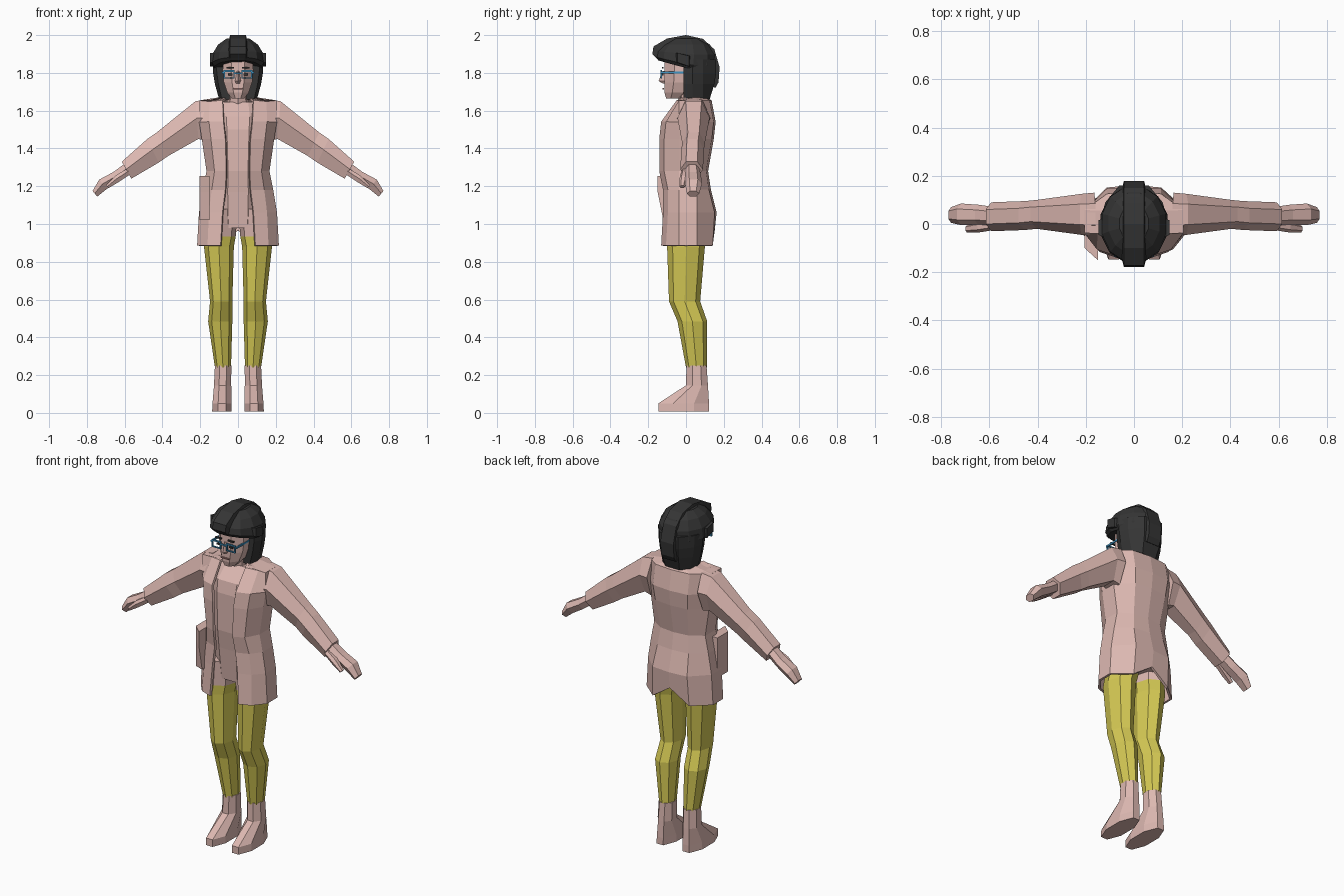
import bpy, bmesh, math

if "Cube" in bpy.data.objects:
    bpy.data.objects.remove(bpy.data.objects["Cube"])


def material(name, rgb):
    m = bpy.data.materials.new(name)
    m.use_nodes = True
    m.diffuse_color = (*rgb, 1)
    m.node_tree.nodes["Principled BSDF"].inputs["Base Color"].default_value = (*rgb, 1)
    return m


PINK = material("dusty pink", (0.72, 0.48, 0.44))
YELLOW = material("mustard yellow", (0.67, 0.59, 0.09))
BLACK = material("soft black", (0.035, 0.035, 0.035))
BLUE = material("frame blue", (0.05, 0.30, 0.55))
ROSE = material("lip rose", (0.42, 0.22, 0.20))


def loft(name, rings, mats, closed=True, cap=True, rule=None):
    """Skin a list of equal point rings; rule maps a face centre to a material slot."""
    bm = bmesh.new()
    vs = [[bm.verts.new(p) for p in r] for r in rings]
    n = len(rings[0])
    for a, b in zip(vs, vs[1:]):
        for i in range(n if closed else n - 1):
            j = (i + 1) % n
            bm.faces.new((a[i], a[j], b[j], b[i]))
    if cap:
        bm.faces.new(vs[0])
        bm.faces.new(vs[-1])
    bmesh.ops.recalc_face_normals(bm, faces=bm.faces)
    if rule:
        for f in bm.faces:
            f.material_index = rule(f.calc_center_median())
    me = bpy.data.meshes.new(name)
    bm.to_mesh(me)
    bm.free()
    for m in mats:
        me.materials.append(m)
    ob = bpy.data.objects.new(name, me)
    bpy.context.collection.objects.link(ob)
    return ob


def oval(z, x0, x1, y0, y1, n=8, turn=0.0):
    """Horizontal ring touching the given x and y limits."""
    k = 1 / math.cos(math.pi * turn / n)
    cx, cy, rx, ry = (x0 + x1) / 2, (y0 + y1) / 2, (x1 - x0) / 2 * k, (y1 - y0) / 2 * k
    angles = [2 * math.pi * (i + turn) / n for i in range(n)]
    return [(cx + rx * math.cos(a), cy + ry * math.sin(a), z) for a in angles]


def box(name, lo, hi, mat):
    rings = [[(lo[0], lo[1], z), (hi[0], lo[1], z), (hi[0], hi[1], z), (lo[0], hi[1], z)]
             for z in (lo[2], hi[2])]
    return loft(name, rings, [mat])


def flip(rings, s):
    return [[(s * x, y, z) for x, y, z in r] for r in rings]


def mirrored(half):
    """Complete a half ring that ends on the middle plane."""
    return half + [(-x, y, z) for x, y, z in reversed(half[:-1])]


# Open coat: front edge, half width, front depth, back depth at each height
coat = []
for z, e, w, yf, yb in [(.885, .09, .21, -.125, .145), (1.06, .08, .2, -.115, .155),
                        (1.18, .065, .18, -.115, .125), (1.28, .06, .16, -.135, .11),
                        (1.45, .065, .185, -.135, .14), (1.54, .075, .2, -.125, .15),
                        (1.65, .08, .2, -.045, .13), (1.665, .06, .09, .0, .1)]:
    notch = .08 if z < 1 else 0
    coat.append(mirrored([(e, yf, z), (w * .75, yf + .025, z), (w, -.035, z), (w, .055, z),
                          (w * .55, yb - .01, z), (0, yb, z + notch)]))
ob = loft("open_coat", coat, [PINK], closed=False, cap=False)
mod = ob.modifiers.new("thickness", "SOLIDIFY")
mod.thickness = .014
mod.offset = 0

# Shirt and hips inside the coat
loft("shirt", [oval(z, -w, w, yf, yb, 8, .5) for z, w, yf, yb in
               [(.98, .13, -.085, .12), (1.17, .14, -.105, .11), (1.28, .135, -.12, .09),
                (1.5, .15, -.12, .12), (1.57, .16, -.105, .12), (1.645, .14, -.03, .1)]], [PINK])
loft("neck", [oval(1.6, -.06, .06, -.03, .09), oval(1.74, -.055, .055, -.05, .07)], [PINK])

# Hip pouch on the right
loft("hip_pouch", [[(-.205, -.10, z), (-.15, -.10 - d, z), (-.15, 0, z), (-.205, 0, z)]
                   for z, d in [(1.02, .02), (1.17, .05), (1.255, .05)]], [PINK])

ARM = [(0, .25), (0, .75), (.45, 1), (1, .75), (1, .25), (.45, 0)]


def limb(sections):
    """Sections give top x, z, bottom x, z and the y limits."""
    return [[(tx + (bx - tx) * t, y0 + (y1 - y0) * u, tz + (bz - tz) * t) for t, u in ARM]
            for tx, tz, bx, bz, y0, y1 in sections]


sleeve = limb([(.16, 1.66, .17, 1.44, -.05, .13), (.225, 1.65, .21, 1.45, -.045, .125),
               (.43, 1.485, .37, 1.36, -.02, .10), (.48, 1.45, .42, 1.325, -.025, .095),
               (.615, 1.33, .565, 1.24, -.03, .09)])
hand = limb([(.585, 1.33, .56, 1.275, -.005, .07), (.66, 1.275, .63, 1.225, -.005, .08),
             (.735, 1.235, .695, 1.185, -.005, .085), (.77, 1.175, .745, 1.145, .005, .07)])
thumb = limb([(.585, 1.295, .575, 1.26, -.025, .02), (.65, 1.255, .635, 1.22, -.035, .01),
              (.70, 1.205, .685, 1.19, -.035, -.005)])

# Trouser leg with a pink top, then boot
leg = [oval(z, *lim) for z, *lim in
       [(.24, .037, .122, .0, .11), (.485, .03, .158, -.045, .112),
        (.59, .03, .148, -.09, .075), (.88, .022, .18, -.1, .1),
        (.935, .012, .17, -.1, .11), (1.08, .002, .16, -.10, .115)]]
boot = [oval(z, *lim, 8, .5) for z, *lim in
        [(.008, .03, .14, -.155, .13), (.05, .03, .138, -.155, .13),
         (.145, .033, .13, -.005, .12), (.25, .033, .125, -.0, .112)]]

for side, s in (("left", 1), ("right", -1)):
    loft(side + "_sleeve", flip(sleeve, s), [PINK])
    loft(side + "_hand", flip(hand, s), [PINK])
    loft(side + "_thumb", flip(thumb, s), [PINK])
    loft(side + "_trouser_leg", flip(leg, s), [YELLOW, PINK], rule=lambda c: int(c.z > .92))
    loft(side + "_boot", flip(boot, s), [PINK])

    # Glasses: four rims and an arm, with a brow above
    a, b = .018, .076
    for part, x0, x1, z0, z1 in [("top", a, b, 1.806, 1.814), ("bottom", a, b, 1.77, 1.776),
                                 ("inner", a, a + .006, 1.77, 1.81),
                                 ("outer", b - .006, b, 1.77, 1.81)]:
        xs = sorted((s * x0, s * x1))
        box(f"{side}_rim_{part}", (xs[0], -.136, z0), (xs[1], -.128, z1), BLUE)
    xs = sorted((s * b, s * (b + .008)))
    box(side + "_glasses_arm", (xs[0], -.134, 1.797), (xs[1], .0, 1.807), BLUE)
    xs = sorted((s * .02, s * .06))
    box(side + "_brow", (xs[0], -.128, 1.824), (xs[1], -.119, 1.832), BLACK)
    xs = sorted((s * .03, s * .052))
    box(side + "_eye", (xs[0], -.126, 1.787), (xs[1], -.118, 1.796), BLACK)

    # Helmet side clip
    loft(side + "_helmet_clip", flip([[(x, -.06 + d, 1.855), (x, .03 - d, 1.835),
                                       (x, .03 - d, 1.89), (x, -.06 + d, 1.905)]
                                      for x, d in [(.11, 0), (.148, .015)]], s), [BLACK])

# Head with nose and mouth
loft("head", [oval(z, -w, w, yf, yb, 8, .5) for z, w, yf, yb in
              [(1.665, .035, -.108, -.02), (1.695, .06, -.118, .03), (1.75, .08, -.12, .06),
               (1.80, .086, -.12, .07), (1.87, .085, -.12, .07)]], [PINK])
loft("nose", [[(-w, -.11, z), (0, y, z), (w, -.11, z)] for z, w, y in
              [(1.745, .014, -.125), (1.757, .018, -.145), (1.81, .009, -.125)]], [PINK])
box("mouth", (-.025, -.124, 1.713), (.025, -.116, 1.72), ROSE)
box("glasses_bridge", (-.02, -.136, 1.795), (.02, -.129, 1.803), BLUE)

# Helmet: hood around the neck, sloping dome and raised centre strip
hood = [mirrored([(w * .85, -.012, z), (w, .035, z), (w * .88, .09, z), (w * .45, yb, z), (0, yb, z)])
        for z, w, yb in [(1.66, .10, .125), (1.74, .122, .15), (1.80, .132, .16), (1.87, .135, .16)]]
loft("helmet_hood", hood, [BLACK])

dome = []
for z, w, yf, yb, slope in [(1.825, .128, -.15, .15, .28), (1.845, .142, -.165, .16, .24),
                            (1.90, .136, -.16, .16, .1), (1.95, .108, -.125, .13, 0),
                            (1.982, .062, -.075, .08, 0)]:
    dome.append([(x, y, h - slope * min(y, .02)) for x, y, h in oval(z, -w, w, yf, yb, 12, .5)])
loft("helmet_dome", dome, [BLACK])

strip = []
for y, z in [(-.16, 1.88), (-.178, 1.9), (-.172, 1.94), (-.1, 1.982), (0, 2), (.09, 1.98),
             (.15, 1.925), (.178, 1.83), (.172, 1.75), (.155, 1.72)]:
    yi, zi = y * .82, 1.82 + (z - 1.82) * .82
    strip.append([(-.05, yi, zi), (-.042, y, z), (.042, y, z), (.05, yi, zi)])
loft("helmet_centre_strip", strip, [BLACK])
